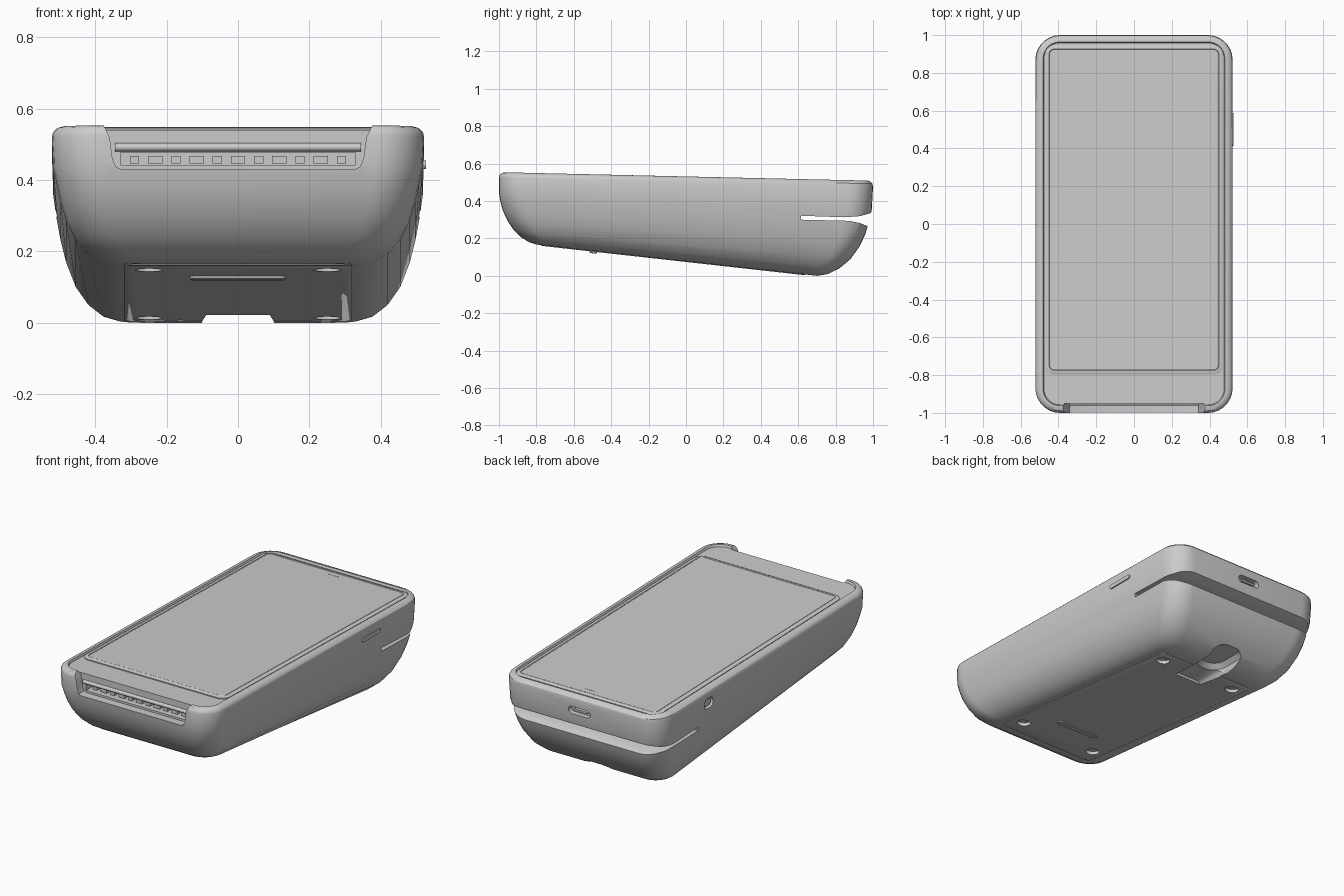
import bpy, bmesh, math

if "Cube" in bpy.data.objects:
    bpy.data.objects.remove(bpy.data.objects["Cube"])

def finish(name, bm):
    bmesh.ops.recalc_face_normals(bm, faces=bm.faces[:])
    me = bpy.data.meshes.new(name)
    bm.to_mesh(me)
    bm.free()
    ob = bpy.data.objects.new(name, me)
    bpy.context.collection.objects.link(ob)
    return ob

def loft(name, rings, seg=7):
    """Skin tilted rounded rectangles: (half width, y front, z front, y back, z back, corner radius)."""
    bm = bmesh.new()
    loops = []
    for hw, yf, zf, yb, zb, r in rings:
        loop = []
        for cx, cy, a0 in ((hw-r, yb-r, 0), (r-hw, yb-r, 90), (r-hw, yf+r, 180), (hw-r, yf+r, 270)):
            for i in range(seg + 1):
                a = math.radians(a0 + 90 * i / seg)
                x, y = cx + r * math.cos(a), cy + r * math.sin(a)
                loop.append(bm.verts.new((x, y, zf + (zb - zf) * (y - yf) / (yb - yf))))
        loops.append(loop)
    n = len(loops[0])
    for a, b in zip(loops, loops[1:]):
        for i in range(n):
            bm.faces.new((a[i], a[(i+1) % n], b[(i+1) % n], b[i]))
    bm.faces.new(loops[0])
    bm.faces.new(loops[-1])
    return finish(name, bm)

def prism(name, pts, axis, lo, hi):
    """Extrude a 2D outline along x (points are y,z) or y (points are x,z)."""
    bm = bmesh.new()
    put = (lambda p, d: (d, p[0], p[1])) if axis == 'x' else (lambda p, d: (p[0], d, p[1]))
    a = [bm.verts.new(put(p, lo)) for p in pts]
    b = [bm.verts.new(put(p, hi)) for p in pts]
    n = len(pts)
    for i in range(n):
        bm.faces.new((a[i], a[(i+1) % n], b[(i+1) % n], b[i]))
    bm.faces.new(a)
    bm.faces.new(b)
    return finish(name, bm)

def capsule(u, v, half, r, seg=8):
    pts = []
    for s, a0 in ((1, -90), (-1, 90)):
        for i in range(seg + 1):
            a = math.radians(a0 + 180 * i / seg)
            pts.append((u + s * half + r * math.cos(a), v + r * math.sin(a)))
    return pts

def cut(target, cutters):
    bpy.context.view_layer.objects.active = target
    for c in cutters:
        c.hide_render = True
        m = target.modifiers.new("cut", 'BOOLEAN')
        m.operation, m.solver, m.object = 'DIFFERENCE', 'EXACT', c
        bpy.ops.object.modifier_apply(modifier=m.name)

def top(y):      # sloping upper plane
    return 0.531 - 0.023 * y

def under(y):    # sloping underside plane
    return 0.078 - 0.1113 * y

def slab(name, plane, hw, yf, yb, r, levels):
    """Rounded slab on a sloping plane; levels are (offset, inset)."""
    return loft(name, [(hw-i, yf+i, plane(yf+i)+d, yb-i, plane(yb-i)+d, max(r-i, 0.004)) for d, i in levels])

# Main housing: underside, swept-up belly, upright wall, rolled rim, recessed deck
body = loft("housing", [
    (0.340, -0.80, 0.167, 0.70, 0.000, 0.07),
    (0.380, -0.84, 0.180, 0.76, 0.010, 0.09),
    (0.420, -0.88, 0.205, 0.82, 0.040, 0.11),
    (0.455, -0.92, 0.243, 0.88, 0.090, 0.12),
    (0.482, -0.955, 0.295, 0.93, 0.160, 0.13),
    (0.498, -0.980, 0.350, 0.96, 0.225, 0.13),
    (0.508, -0.992, 0.395, 0.975, 0.280, 0.13),
    (0.518, -1.000, 0.440, 0.993, 0.350, 0.13),
    (0.522, -1.000, 0.525, 1.000, 0.475, 0.13),
    (0.518, -0.997, 0.538, 0.997, 0.492, 0.126),
    (0.506, -0.987, 0.549, 0.987, 0.503, 0.115),
    (0.490, -0.972, 0.553, 0.972, 0.509, 0.10),
    (0.482, -0.962, top(-0.962), 0.964, top(0.964), 0.09),
    (0.477, -0.957, top(-0.957)-0.012, 0.959, top(0.959)-0.012, 0.085)])

# Base plate and raised bar under the body
plate = slab("base_plate", under, 0.32, -0.775, 0.635, 0.03, [(0.01, 0), (-0.002, 0), (-0.004, 0.004)])
bar = slab("base_bar", under, 0.135, -0.515, -0.475, 0.018, [(0.01, 0), (-0.010, 0), (-0.013, 0.004)])

# Cutters: swipe slot, front notch, card slot, cable channel, ports, foot wells
swipe = prism("swipe_slot_cutter", [(0.615, 0.300), (0.615, 0.321), (0.85, 0.313), (0.93, 0.319),
              (0.98, 0.333), (1.1, 0.375), (1.1, 0.19), (0.97, 0.266), (0.93, 0.282), (0.87, 0.294)], 'x', -0.7, 0.7)
half = [(0.325, 0.43), (0.342, 0.437), (0.352, 0.46), (0.36, 0.52), (0.372, 0.545), (0.40, 0.60)]
notch = prism("front_notch_cutter", half + [(-x, z) for x, z in reversed(half)], 'y', -1.1, -0.95)
card = prism("card_slot_cutter", [(-0.33, 0.442), (0.33, 0.442), (0.33, 0.478), (-0.33, 0.478)], 'y', -0.97, -0.72)
half = [(0.112, -0.05), (0.10, 0.005), (0.085, 0.028), (0.07, 0.037)]
channel = prism("cable_channel_cutter", half + [(-x, z) for x, z in reversed(half)], 'y', 0.47, 1.0)
scoop = loft("channel_scoop_cutter", [(0.10, 0.60, -0.05, 1.0, -0.05, 0.09), (0.095, 0.60, 0.04, 0.90, 0.04, 0.09),
             (0.07, 0.63, 0.065, 0.86, 0.065, 0.065)])
back_port = prism("back_port_cutter", capsule(0, 0.42, 0.05, 0.022), 'y', 0.965, 1.1)
side_port = prism("side_port_cutter", capsule(0.53, 0.435, 0.012, 0.03), 'x', -0.6, -0.495)
wells = []
for x in (-0.25, 0.25):
    for y in (-0.66, 0.55):
        bpy.ops.mesh.primitive_cylinder_add(vertices=24, radius=0.038, depth=0.03,
            location=(x, y, under(y)), rotation=(-0.111, 0, 0))
        wells.append(bpy.context.object)
        wells[-1].name = "foot_well_cutter"
cut(body, [swipe, notch, card, channel, scoop, back_port, side_port] + wells)
cut(plate, [channel, scoop] + wells)

# Touch screen: bevelled bezel, glass and earpiece
bezel = slab("screen_bezel", top, 0.472, -0.797, 0.948, 0.05,
             [(-0.02, 0), (-0.006, 0), (-0.001, 0.014), (-0.001, 0.022), (-0.004, 0.025)])
glass = slab("screen_glass", top, 0.445, -0.772, 0.922, 0.02, [(-0.01, 0), (-0.002, 0), (0.0, 0.003)])
ear = slab("earpiece", top, 0.035, 0.885, 0.893, 0.004, [(-0.004, 0), (0.001, 0)])

# Rolled lip above the card slot, and the row of contacts inside it
lip = prism("card_slot_lip", [(-0.948 + 0.014 * math.cos(a), 0.492 + 0.012 * math.sin(a))
            for a in [i * math.pi / 8 for i in range(16)]], 'x', -0.345, 0.345)
contacts = []
for i in range(11):
    x = -0.29 + i * 0.058
    w = 0.02 if i % 2 else 0.013
    contacts.append(prism("card_contact", [(x-w, 0.446), (x+w, 0.446), (x+w, 0.467), (x-w, 0.467)], 'y', -0.925, -0.72))

# Side button and port inserts
button = prism("side_button", capsule(0.50, 0.443, 0.075, 0.012), 'x', 0.50, 0.527)
plug = prism("side_port_insert", capsule(0.53, 0.435, 0.010, 0.020), 'x', -0.512, -0.48)
tongue = prism("back_port_tongue", capsule(0, 0.42, 0.04, 0.006), 'y', 0.95, 0.985)

# Smooth shading with crisp edges
bpy.ops.object.select_all(action='DESELECT')
for ob in [body, plate, bar, bezel, glass, ear, lip, button, plug, tongue] + contacts:
    ob.select_set(True)
bpy.context.view_layer.objects.active = body
bpy.ops.object.shade_smooth_by_angle(angle=math.radians(32))
for ob in bpy.data.objects:
    if ob.hide_render:
        ob.hide_viewport = True
